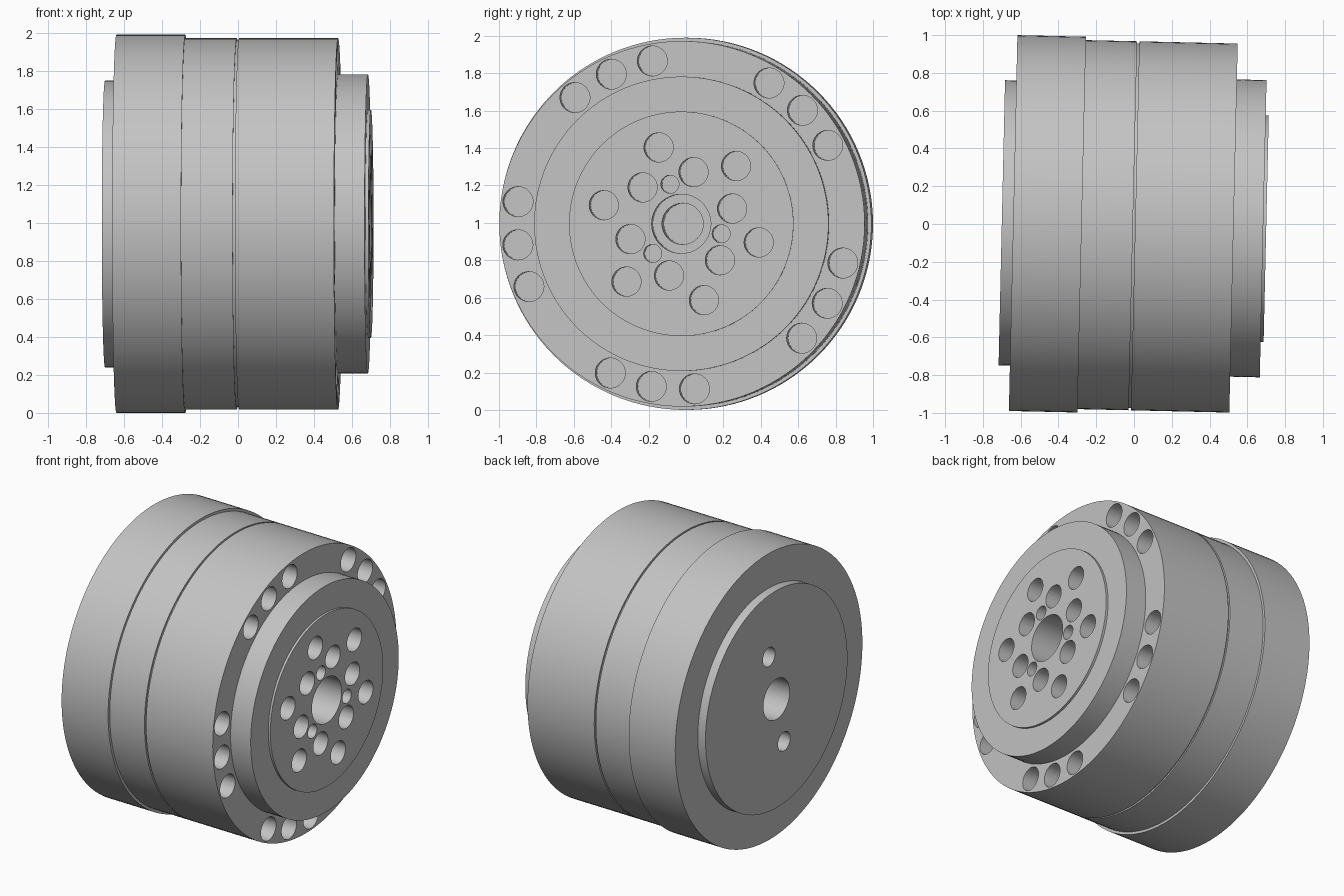
import bpy, bmesh, math
from mathutils import Matrix, Vector

if "Cube" in bpy.data.objects:
    bpy.data.objects.remove(bpy.data.objects["Cube"], do_unlink=True)

SEGMENTS = 128
FRONT, STEP, REAR = 0.70, 0.527, -0.70

grey = bpy.data.materials.new("machined grey")
grey.use_nodes = True
colour = (0.55, 0.55, 0.55, 1)
grey.diffuse_color = colour
grey.node_tree.nodes["Principled BSDF"].inputs["Base Color"].default_value = colour


def make_object(name, bm):
    mesh = bpy.data.meshes.new(name)
    bmesh.ops.recalc_face_normals(bm, faces=bm.faces)
    bm.to_mesh(mesh)
    bm.free()
    mesh.materials.append(grey)
    obj = bpy.data.objects.new(name, mesh)
    bpy.context.collection.objects.link(obj)
    return obj


def lathe(name, profile):
    """Spin (axial position, radius) points about the x axis."""
    bm = bmesh.new()
    verts = [bm.verts.new((u, 0, r)) for u, r in profile]
    edges = [bm.edges.new(pair) for pair in zip(verts, verts[1:])]
    bmesh.ops.spin(bm, geom=verts + edges, cent=(0, 0, 0), axis=(1, 0, 0),
                   angle=math.tau, steps=SEGMENTS)
    bmesh.ops.remove_doubles(bm, verts=bm.verts, dist=0.0001)
    return make_object(name, bm)


def add_drill(bm, face, depth, radius, ring, degrees):
    """Add one drill of the given depth into the face at an axial position."""
    a = math.radians(degrees)
    inward = -math.copysign(1, face)
    length = depth + 0.05
    centre = Vector((face + inward * (depth - 0.05) / 2,
                     ring * math.cos(a), ring * math.sin(a)))
    bmesh.ops.create_cone(bm, cap_ends=True, segments=40, radius1=radius,
                          radius2=radius, depth=length,
                          matrix=Matrix.Translation(centre)
                          @ Matrix.Rotation(math.pi / 2, 4, 'Y'))


# Stepped round housing with a seam groove and blind bores at both ends
housing = lathe("actuator_housing", [
    (-0.35, 0), (-0.35, 0.14), (REAR, 0.14),            # rear bore
    (REAR, 0.755), (-0.64, 0.755),                      # rear boss
    (-0.64, 0.995), (-0.277, 0.995), (-0.277, 0.977),   # rear band
    (-0.006, 0.977), (-0.006, 0.965), (0.006, 0.965), (0.006, 0.977),  # seam
    (STEP, 0.977), (STEP, 0.787), (0.684, 0.787),       # front boss
    (0.684, 0.6), (FRONT, 0.6),                         # output plate
    (FRONT, 0.158), (0.38, 0.158), (0.38, 0.11), (-0.1, 0.11), (-0.1, 0),
])

# Drills for every bolt hole
bm = bmesh.new()
for group in range(5):
    for offset in (-15, 0, 15):
        add_drill(bm, STEP, 0.35, 0.08, 0.885, 43.3 + 72 * group + offset)
for k in range(6):
    add_drill(bm, FRONT, 0.35, 0.078, 0.426, 46.5 + 60 * k)
    add_drill(bm, FRONT, 0.35, 0.078, 0.284, 16.7 + 60 * k)
for k in range(3):
    add_drill(bm, FRONT, 0.3, 0.048, 0.22, 106 + 120 * k)
for k in range(2):
    add_drill(bm, REAR, 0.3, 0.065, 0.333, 76 + 180 * k)
drills = make_object("hole_drills", bm)
drills.hide_render = True

# Cut the holes, then discard the drills
bpy.context.view_layer.objects.active = housing
housing.select_set(True)
cut = housing.modifiers.new("holes", 'BOOLEAN')
cut.operation = 'DIFFERENCE'
cut.solver = 'EXACT'
cut.object = drills
bpy.ops.object.modifier_apply(modifier=cut.name)
bpy.data.objects.remove(drills, do_unlink=True)

bpy.ops.object.shade_smooth_by_angle(angle=math.radians(30))

# Slight turn about the vertical, standing on the ground
housing.rotation_euler.z = -0.0227
housing.location = (0, -0.0095, 0.995)
